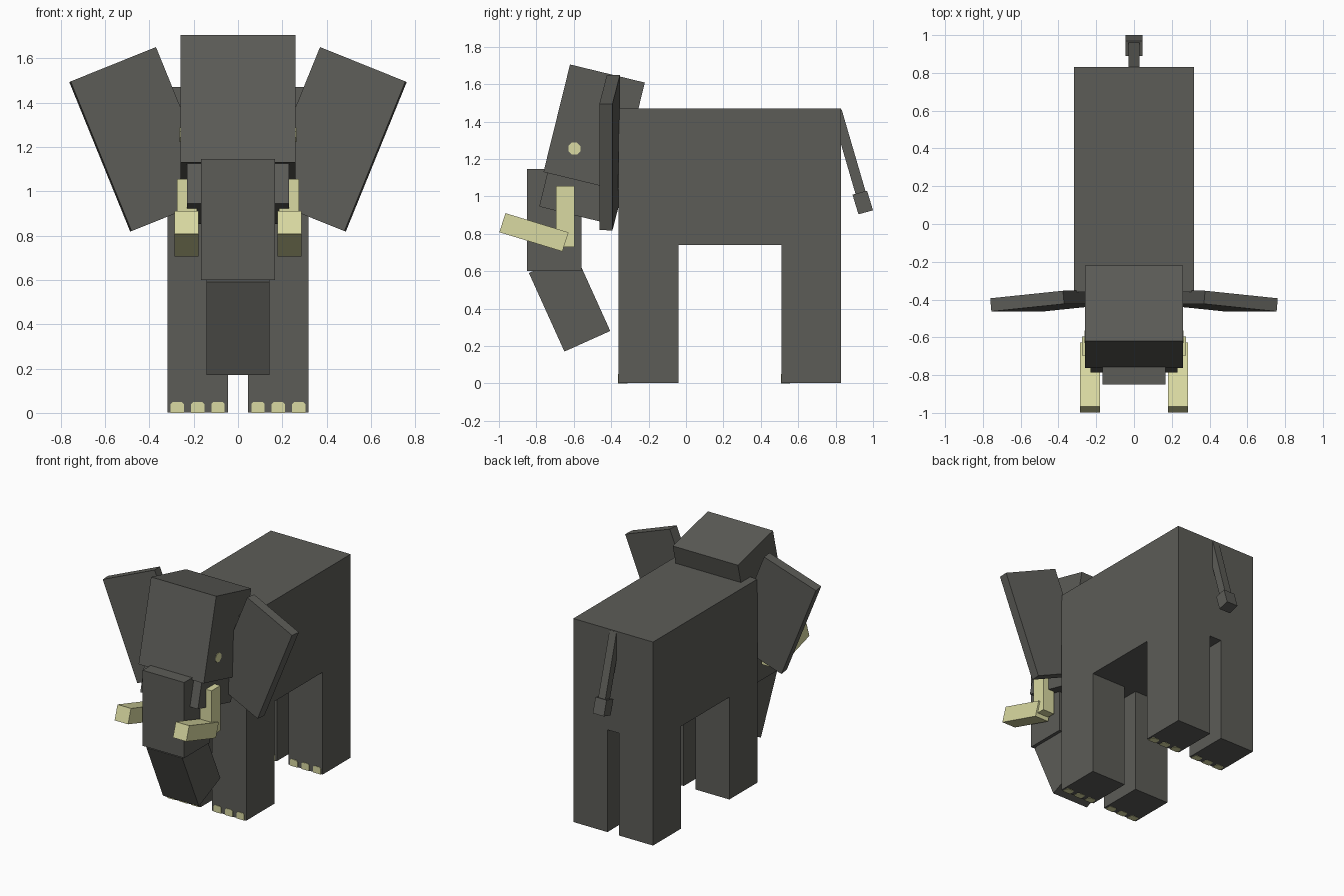
import bpy, bmesh
from math import cos, sin, tau
from mathutils import Vector

cube = bpy.data.objects.get("Cube")
if cube:
    bpy.data.objects.remove(cube)


def make_material(name, rgb):
    m = bpy.data.materials.new(name)
    m.use_nodes = True
    m.diffuse_color = (*rgb, 1)
    m.node_tree.nodes["Principled BSDF"].inputs["Base Color"].default_value = (*rgb, 1)
    return m


grey = make_material("grey hide", (0.107, 0.107, 0.096))
ivory = make_material("ivory", (0.70, 0.70, 0.36))


def prism(name, outline, depth, mat):
    """Flat outline of 3D points pushed along the depth vector."""
    bm = bmesh.new()
    face = bm.faces.new([bm.verts.new(p) for p in outline])
    new = bmesh.ops.extrude_face_region(bm, geom=[face], use_keep_orig=True)["geom"]
    moved = [v for v in new if isinstance(v, bmesh.types.BMVert)]
    bmesh.ops.translate(bm, verts=moved, vec=depth)
    bmesh.ops.recalc_face_normals(bm, faces=bm.faces)
    mesh = bpy.data.meshes.new(name)
    bm.to_mesh(mesh)
    bm.free()
    mesh.materials.append(mat)
    obj = bpy.data.objects.new(name, mesh)
    bpy.context.collection.objects.link(obj)
    return obj


def side_slab(name, yz, x0, x1, mat=grey):
    """Side profile extruded across the width."""
    return prism(name, [(x0, y, z) for y, z in yz], (x1 - x0, 0, 0), mat)


def rect(y0, y1, z0, z1):
    return [(y0, z0), (y1, z0), (y1, z1), (y0, z1)]


def tilted(corner, along, down):
    """Tilted rectangle from its corner and two edge vectors."""
    c, a, d = Vector(corner), Vector(along), Vector(down)
    return [c, c + a, c + a + d, c + d]


# Body
side_slab("body", rect(-0.36, 0.83, 0.74, 1.47), -0.318, 0.318)

# Head and jaw share one tilt
side_slab("head", tilted((-0.62, 1.705), (0.4, -0.097), (-0.142, -0.575)), -0.26, 0.26)
side_slab("jaw", tilted((-0.735, 1.15), (0.375, -0.092), (-0.05, -0.205)), -0.23, 0.23)

# Trunk
side_slab("upper_trunk", rect(-0.85, -0.56, 0.6, 1.145), -0.166, 0.166)
side_slab("lower_trunk", tilted((-0.84, 0.59), (0.245, 0.11), (0.19, -0.42)), -0.143, 0.143)

# Tail
side_slab("tail", tilted((0.832, 1.465), (-0.053, -0.016), (0.13, -0.445)), -0.028, 0.028)
side_slab("tail_tip", tilted((0.968, 1.03), (-0.078, -0.021), (0.032, -0.105)), -0.044, 0.044)

# Toenail outline: width offset and height, cut at the top corners
nail = [(-0.03, 0), (0.03, 0), (0.03, 0.04), (0.02, 0.05), (-0.02, 0.05), (-0.03, 0.04)]

for side, s in (("left", 1), ("right", -1)):
    # Legs with nails on the front and under the sole
    for end, y in (("front", -0.36), ("back", 0.51)):
        side_slab(f"{end}_{side}_leg", rect(y, y + 0.32, 0.002, 0.74), s * 0.046, s * 0.318)
        for i, x in enumerate((0.09, 0.182, 0.274)):
            label = f"{end}_{side}_toenail_{i + 1}"
            prism(label, [(s * x + a, y - 0.003, b) for a, b in nail], (0, 0.003, 0), ivory)
            prism(label + "_sole", [(s * x + a, y - 0.003 + b, 0) for a, b in nail],
                  (0, 0, 0.002), ivory)

    # Tusk: upright root and forward point
    side_slab(f"{side}_tusk_root", rect(-0.695, -0.595, 0.73, 1.055), s * 0.185, s * 0.275, ivory)
    side_slab(f"{side}_tusk", tilted((-0.965, 0.91), (0.337, -0.103), (-0.033, -0.102)),
              s * 0.179, s * 0.286, ivory)

    # Eye plate
    ring = [(-0.597 + 0.035 * cos((k + 0.5) * tau / 8), 1.255 + 0.035 * sin((k + 0.5) * tau / 8))
            for k in range(8)]
    side_slab(f"{side}_eye", ring, s * 0.259, s * 0.263, ivory)

    # Ear: tilted plate, its outer edge swung forward
    corner = Vector((0.755, -0.463, 1.495))
    inward, down = Vector((-0.385, 0.04, 0.155)), Vector((-0.275, 0, -0.675))
    thick = down.cross(inward).normalized() * 0.07
    if thick.y < 0:
        thick = -thick
    flip = Vector((s, 1, 1))
    prism(f"{side}_ear", [p * flip for p in tilted(corner, inward, down)], thick * flip, grey)
